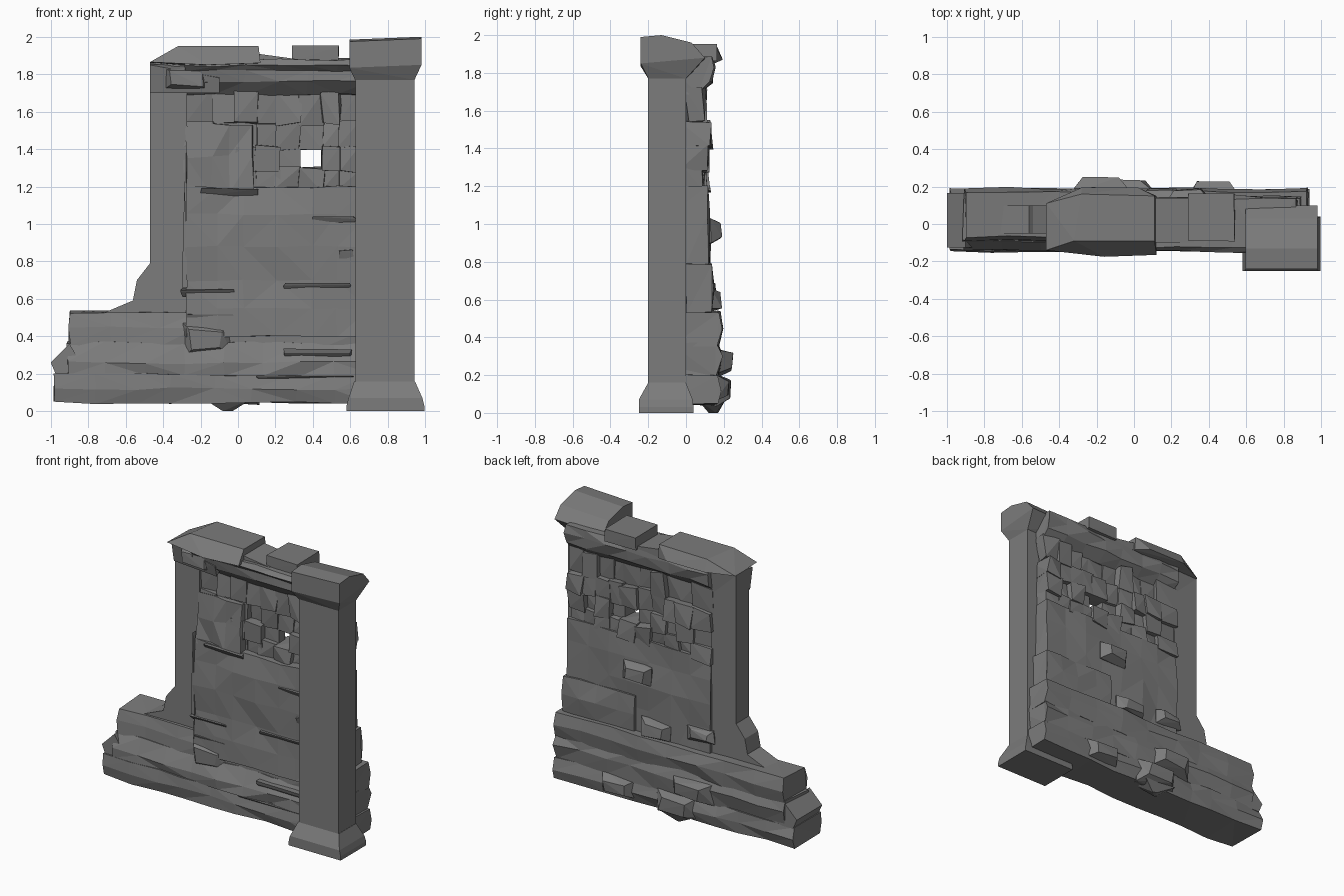
import bpy, bmesh, random

random.seed(11)
if "Cube" in bpy.data.objects:
    bpy.data.objects.remove(bpy.data.objects["Cube"])

stone = bpy.data.materials.new("grey_stone")
stone.use_nodes = True
GREY = (0.2, 0.2, 0.2, 1)
stone.diffuse_color = GREY
stone.node_tree.nodes["Principled BSDF"].inputs["Base Color"].default_value = GREY


def jig(a):
    return random.uniform(-a, a)


def finish(name, bm):
    bmesh.ops.recalc_face_normals(bm, faces=bm.faces)
    for v in bm.verts:
        v.co.z = max(v.co.z, 0)
    mesh = bpy.data.meshes.new(name)
    bm.to_mesh(mesh)
    bm.free()
    mesh.materials.append(stone)
    ob = bpy.data.objects.new(name, mesh)
    bpy.context.collection.objects.link(ob)


def course(name, profile, x0, x1, segs, rough):
    """Loft a y-z profile along x, roughening every ring."""
    bm = bmesh.new()
    rings = []
    for i in range(segs + 1):
        x = x0 + (x1 - x0) * i / segs
        slide = 0 if i in (0, segs) else jig(rough * 2)
        rings.append([bm.verts.new((x + slide + jig(rough * 0.7), y + jig(rough), z + jig(rough * 0.7)))
                      for y, z in profile])
    n = len(profile)
    for a, b in zip(rings, rings[1:]):
        for k in range(n):
            bm.faces.new((a[k], a[(k + 1) % n], b[(k + 1) % n], b[k]))
    bm.faces.new(rings[0])
    bm.faces.new(rings[-1])
    bmesh.ops.triangulate(bm, faces=bm.faces[:])
    finish(name, bm)


def hull(name, points):
    bm = bmesh.new()
    for p in points:
        bm.verts.new(p)
    bmesh.ops.convex_hull(bm, input=bm.verts[:])
    bmesh.ops.dissolve_limit(bm, angle_limit=0.02, verts=bm.verts[:], edges=bm.edges[:])
    finish(name, bm)


def chunk(name, xs, ys, zs, rough=0.0):
    hull(name, [(x + jig(rough), y + jig(rough), z + jig(rough))
                for x in xs for y in ys for z in zs])


def bulge(name, x, z, w, h, y_in, y_out, rough):
    """Stone standing out of the wall: a wide root tapering to a smaller face."""
    hull(name, [(x + sx * w * k + jig(rough), y + jig(rough * 0.5), z + sz * h * k + jig(rough))
                for k, y in ((0.8, y_in), (1, (y_in + y_out) / 2), (0.6, y_out))
                for sx in (-1, 1) for sz in (-1, 1)])


def slab(name, outline, y0, y1):
    """Extrude an x-z outline through the wall thickness."""
    bm = bmesh.new()
    face = bm.faces.new([bm.verts.new((x, y0, z)) for x, z in outline])
    ext = bmesh.ops.extrude_face_region(bm, geom=[face])
    for v in ext["geom"]:
        if isinstance(v, bmesh.types.BMVert):
            v.co.y = y1
    finish(name, bm)


# Stepped base courses
course("base_course_low", [(-.13, .045), (-.145, .12), (-.135, .2), (.165, .2), (.185, .12), (.16, .045)],
       -.98, .935, 9, .01)
course("base_course_middle", [(-.135, .19), (-.14, .26), (-.09, .37), (.165, .38), (.185, .3), (.165, .19)],
       -.91, .925, 9, .012)
course("base_course_upper", [(-.09, .35), (-.085, .45), (-.07, .525), (.175, .535), (.19, .45), (.165, .35)],
       -.9, .925, 8, .01)
hull("base_end_wedge", [(x, y, z) for y in (-.125, .165)
                        for x, z in ((-.97, .19), (-1, .26), (-.9, .36), (-.8, .19))])
hull("step_wedge", [(x, y, z) for y in (-.05, .1)
                    for x, z in ((-.73, .52), (-.54, .6), (-.54, .52))])

# Left jamb with its spreading foot
slab("left_jamb", [(-.28, .4), (-.55, .5), (-.56, .6), (-.54, .7), (-.47, .79), (-.47, 1.86), (-.27, 1.86)],
     -.05, .1)

# Main wall panel, roughened over its height
course("wall_panel", [(-.11, .4), (-.105, .55), (-.095, .7), (-.105, .88), (-.1, 1.05), (-.085, 1.2),
                      (.11, 1.2), (.12, 1.05), (.125, .88), (.12, .7), (.12, .4)],
       -.28, .87, 7, .01)
course("upper_left_panel", [(-.085, 1.17), (-.08, 1.36), (-.055, 1.53), (0, 1.53), (0, 1.17)],
       -.28, .08, 3, .015)
course("back_ledge", [(0, .53), (0, .79), (.13, .79), (.145, .66), (.14, .53)], .32, .89, 4, .008)

# Broken brickwork with one missing brick; the top row sits deeper
rows = [1.18, 1.29, 1.41, 1.54, 1.71]
cols = [-.28, -.13, -.01, .1, .21, .33, .455, .54, .65, .75, .86]
for r, (z0, z1) in enumerate(zip(rows, rows[1:])):
    for c, (x0, x1) in enumerate(zip(cols, cols[1:])):
        if r == 1 and c == 5:
            continue
        front, back = -.03 + jig(.035), (.075 if r == 3 else .105) + jig(.03)
        near_hole = r == 1 and c in (4, 6)
        chunk(f"brick_{r}_{c}", (x0 - .006, x1 + .006), (front, .06 if near_hole else back),
              (z0 - .006, z1 + .006), .005 if near_hole else .014)

# Lintel with undercut faces, and its broken top stones
course("lintel", [(-.04, 1.69), (-.11, 1.76), (-.115, 1.82), (-.15, 1.845), (-.13, 1.88),
                  (.13, 1.88), (.15, 1.83), (.135, 1.75), (.06, 1.69)], -.28, .87, 7, .01)
bulge("lintel_left_stone", -.28, 1.78, .13, .07, .05, -.12, .015)
hull("lintel_left_ledge", [(-.47, -.06, 1.7), (-.47, -.09, 1.85), (-.47, .1, 1.86), (-.1, -.1, 1.7),
                           (-.1, -.12, 1.78), (-.1, .12, 1.86), (-.3, .1, 1.7)])
hull("top_stone_large", [(-.32, -.09, 1.95), (.11, -.09, 1.95), (.11, .15, 1.95), (-.28, .16, 1.95),
                         (-.47, -.14, 1.865), (-.16, -.175, 1.85), (.12, -.165, 1.86), (-.47, .11, 1.86),
                         (-.28, .195, 1.87), (.02, .195, 1.87), (.12, .15, 1.85), (-.2, 0, 1.84)])
hull("top_stone_slope", [(x, y, z) for y in (-.1, .14)
                         for x, z in ((.1, 1.91), (.1, 1.85), (.32, 1.88), (.32, 1.85))])
chunk("top_stone_small", (.29, .535), (-.09, .16), (1.86, 1.955), .004)

# Pillar with flared foot and weathered cap
chunk("pillar_shaft", (.628, .943), (-.2, 0), (.1, 1.8))
hull("pillar_foot", [(x, y, z) for x in (.58, .995) for y in (-.25, .04) for z in (0, .03)]
     + [(x, y, .07) for x in (.59, .985) for y in (-.25, .035)]
     + [(x, y, .16) for x in (.62, .945) for y in (-.2, 0)])
hull("pillar_cap", [(x, y, z) for x in (.625, .943) for y, z in ((-.2, 1.77), (0, 1.77))]
     + [(x, y, z + (x - .98) * .04) for x in (.595, .98)
        for y, z in ((-.24, 1.85), (-.24, 1.99), (-.13, 2), (.03, 1.96), (.1, 1.88))])

# Sloping ledges on the front, as (x0, x1, z, height)
ledges = [(-.3, -.02, .65, .03), (-.27, -.02, .52, .05), (.25, .6, .685, .03), (.4, .62, 1.04, .04),
          (.25, .6, .33, .05), (.54, .62, .86, .07), (.1, .62, .19, .03), (-.2, .1, 1.19, .03)]
for i, (x0, x1, z, h) in enumerate(ledges):
    lip = -.115 if z > .4 else -.145
    hull(f"front_ledge_{i}", [(x + jig(.01), y, zz + jig(.005)) for x in (x0, x1)
                              for y, zz in ((-.06, z), (lip, z), (lip + .006, z - h * .3), (-.08, z - h * 1.5))])
bulge("front_low_stone", -.17, .38, .13, .08, -.04, -.125, .015)
hull("front_crack_rib", [(x, y, z) for y in (-.11, -.05) for x, z in ((-.3, .66), (-.27, .66), (-.285, 1.25))])

# Stones bulging from the back, as (x, z, half width, half height, outer y)
stones = [(.29, .97, .11, .07, .185), (.14, .6, .12, .055, .185), (-.17, .27, .16, .07, .245),
          (-.05, .12, .16, .08, .235), (.42, .13, .13, .07, .225), (-.2, .65, .11, .05, .155)]
for i, (x, z, w, h, out) in enumerate(stones):
    bulge(f"back_stone_{i}", x, z, w, h, .08, out, .015)

# Footing stone that reaches the ground
hull("footing_stone", [(x, y, .07) for x in (-.19, .08) for y in (.06, .21)]
     + [(-.08, .12, 0), (-.03, .16, 0), (-.06, .17, 0)])
